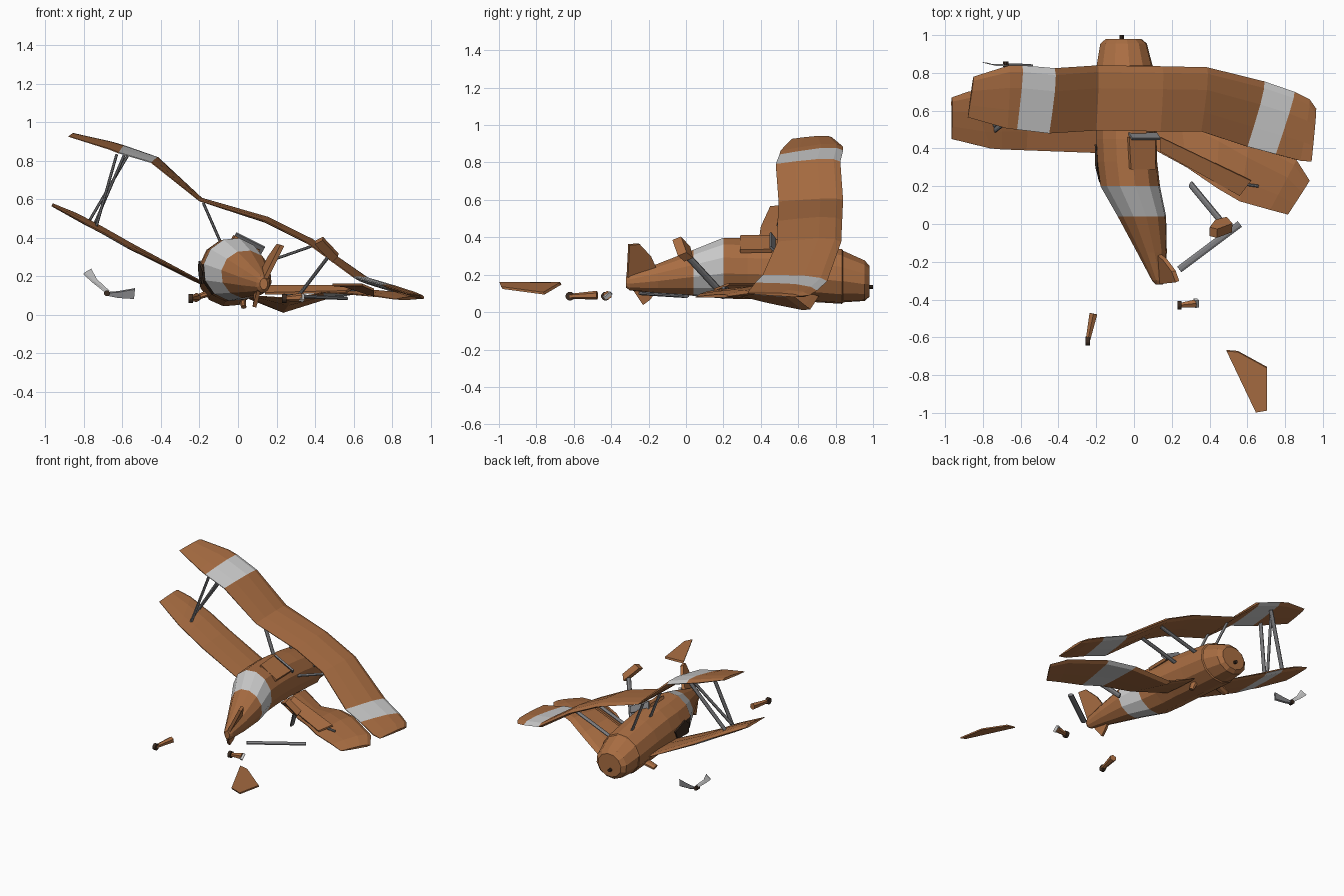
import bpy, bmesh, math
from mathutils import Vector as V


def mat(name, c):
    m = bpy.data.materials.new(name)
    m.diffuse_color = (*c, 1)
    return m


BROWN = mat("brown_paint", (0.40, 0.155, 0.055))
PALE = mat("pale_stripe", (0.55, 0.55, 0.54))
STEEL = mat("strut_grey", (0.22, 0.22, 0.23))
DARK = mat("dark_hole", (0.045, 0.025, 0.015))
MATS = [BROWN, PALE, STEEL, DARK]


def loft(name, rings, pick=lambda i, j: 0):
    """Skin closed rings; pick(section, side) chooses the material."""
    bm = bmesh.new()
    vs = [[bm.verts.new(p) for p in r] for r in rings]
    n = len(rings[0])
    for i in range(len(vs) - 1):
        for j in range(n):
            k = (j + 1) % n
            f = bm.faces.new((vs[i][j], vs[i][k], vs[i + 1][k], vs[i + 1][j]))
            f.material_index = pick(i, j)
    for i, r in ((0, vs[0]), (len(vs) - 2, vs[-1])):
        bm.faces.new(r).material_index = pick(i, 0)
    bmesh.ops.recalc_face_normals(bm, faces=bm.faces)
    me = bpy.data.meshes.new(name)
    bm.to_mesh(me)
    bm.free()
    for m in MATS:
        me.materials.append(m)
    ob = bpy.data.objects.new(name, me)
    bpy.context.collection.objects.link(ob)
    return ob


def wing(name, stations, stripe=-1, thick=0.034, under_only=False):
    """stations: (leading edge, trailing edge) pairs from left to right."""
    rings = []
    for i, (le, te) in enumerate(stations):
        a = V(stations[max(i - 1, 0)][0])
        b = V(stations[min(i + 1, len(stations) - 1)][0])
        le, te = V(le), V(te)
        up = (b - a).cross(le - te).normalized()
        t = thick * (0.5 if i in (0, len(stations) - 1) else 1)
        prof = [(0, 0), (0.1, 0.5), (0.35, 0.65), (0.7, 0.4), (1, 0.08),
                (1, -0.08), (0.6, -0.3), (0.1, -0.35)]
        rings.append([le.lerp(te, s) + up * h * t for s, h in prof])
    return loft(name, rings, lambda i, j: 1 if i == stripe and (j > 4 or not under_only) else 0)


def bar(name, p, q, w=0.017, t=0.008, taper=1.0, m=2, side=(0, 1, 0), n=8):
    """Flattened round bar from p to q."""
    p, q = V(p), V(q)
    d = (q - p).normalized()
    s = V(side)
    s = (s - d * s.dot(d)).normalized()
    u = d.cross(s)
    ring = lambda c, k: [c + (s * w * math.cos(a) + u * t * math.sin(a)) * k
                         for a in [2 * math.pi * (j + .5) / n for j in range(n)]]
    return loft(name, [ring(p, 1), ring(q, taper)], lambda i, j: m)


def plate(name, pts, thick=0.012, m=0):
    pts = [V(p) for p in pts]
    nrm = (pts[1] - pts[0]).cross(pts[2] - pts[0]).normalized() * thick / 2
    return loft(name, [[p - nrm for p in pts], [p + nrm for p in pts]], lambda i, j: m)


# fuselage: y, centre x, centre z, half width, half height
secs = [(0.98, -0.055, 0.165, 0.095, 0.085), (0.955, -0.055, 0.168, 0.125, 0.11),
        (0.84, -0.05, 0.19, 0.15, 0.14), (0.835, -0.048, 0.19, 0.157, 0.148),
        (0.62, -0.045, 0.215, 0.16, 0.16), (0.45, -0.04, 0.23, 0.162, 0.165),
        (0.33, -0.035, 0.232, 0.16, 0.165), (0.20, -0.02, 0.235, 0.16, 0.165),
        (0.04, 0.042, 0.21, 0.13, 0.125), (-0.15, 0.095, 0.18, 0.08, 0.08),
        (-0.30, 0.13, 0.16, 0.035, 0.045), (-0.32, 0.134, 0.16, 0.02, 0.03)]
N, ROLL = 12, math.radians(-25)
body = [[V((cx + rx * math.cos(a), y, cz + rz * math.sin(a)))
         for a in [2 * math.pi * (j + .5) / N + ROLL for j in range(N)]]
        for y, cx, cz, rx, rz in secs]
loft("fuselage", body, lambda i, j: 1 if i == 7 else 3 if i == 6 and j in (6, 7) else 0)
bar("propeller_hub", (-0.065, 0.96, 0.135), (-0.065, 1.0, 0.135), 0.012, 0.012, m=3, side=(1, 0, 0))

# torn skin on the left flank
plate("torn_skin_hole", [(-0.2, 0.30, 0.28), (-0.203, 0.42, 0.24), (-0.195, 0.38, 0.17), (-0.185, 0.24, 0.16),
                         (-0.178, 0.22, 0.22)], 0.01, 3)

# cockpit opening and windshield
plate("cockpit_hatch", [(-0.03, 0.46, 0.404), (0.11, 0.46, 0.328), (0.11, 0.29, 0.325), (-0.02, 0.29, 0.402)], 0.02)
plate("windshield", [(-0.03, 0.48, 0.385), (0.12, 0.48, 0.315), (0.14, 0.45, 0.35), (-0.01, 0.45, 0.425)], 0.012, 2)

# upper wing, bent along its span
wing("upper_wing", [
    ((-0.85, 0.78, 0.935), (-0.88, 0.565, 0.925)),
    ((-0.66, 0.84, 0.885), (-0.67, 0.505, 0.86)),
    ((-0.59, 0.84, 0.865), (-0.62, 0.50, 0.84)),
    ((-0.42, 0.825, 0.805), (-0.45, 0.48, 0.79)),
    ((-0.19, 0.84, 0.60), (-0.20, 0.495, 0.59)),
    ((0.15, 0.835, 0.49), (0.14, 0.49, 0.485)),
    ((0.386, 0.83, 0.375), (0.355, 0.49, 0.375)),
    ((0.69, 0.755, 0.165), (0.60, 0.41, 0.195)),
    ((0.85, 0.70, 0.115), (0.75, 0.37, 0.155)),
    ((0.93, 0.66, 0.09), (0.88, 0.335, 0.11)),
    ((0.97, 0.61, 0.085), (0.94, 0.33, 0.10))][:3] + [
    ((-0.42, 0.825, 0.805), (-0.45, 0.48, 0.79)),
    ((-0.19, 0.84, 0.60), (-0.20, 0.495, 0.59))], 2)
wing("upper_wing_right", [
    ((-0.19, 0.84, 0.60), (-0.20, 0.495, 0.59)),
    ((0.15, 0.835, 0.49), (0.14, 0.49, 0.485)),
    ((0.386, 0.83, 0.375), (0.355, 0.49, 0.375)),
    ((0.69, 0.755, 0.165), (0.60, 0.41, 0.195)),
    ((0.85, 0.70, 0.115), (0.75, 0.37, 0.155)),
    ((0.93, 0.66, 0.09), (0.88, 0.335, 0.11)),
    ((0.965, 0.61, 0.085), (0.94, 0.33, 0.10))], 3)

# lower wings: left lifted, right crumpled and swept back
wing("lower_wing_left", [
    ((-0.965, 0.67, 0.57), (-0.965, 0.45, 0.565)),
    ((-0.88, 0.70, 0.53), (-0.76, 0.40, 0.455)),
    ((-0.72, 0.715, 0.445), (-0.70, 0.395, 0.425)),
    ((-0.57, 0.715, 0.36), (-0.57, 0.39, 0.35)),
    ((-0.17, 0.72, 0.15), (-0.17, 0.375, 0.16))], 2, under_only=True)
wing("lower_wing_right", [
    ((0.06, 0.71, 0.085), (0.06, 0.42, 0.10)),
    ((0.23, 0.665, 0.015), (0.28, 0.30, 0.085)),
    ((0.46, 0.57, 0.09), (0.44, 0.19, 0.115)),
    ((0.62, 0.48, 0.12), (0.56, 0.12, 0.11)),
    ((0.86, 0.34, 0.10), (0.72, 0.075, 0.095)),
    ((0.93, 0.23, 0.085), (0.815, 0.05, 0.08))], 2, under_only=True)
plate("torn_flap", [(0.14, 0.46, 0.15), (0.62, 0.23, 0.15), (0.56, 0.15, 0.12), (0.14, 0.385, 0.11)], 0.012)

# struts
for y in (0.76, 0.56):
    bar("cabane_strut_left", (-0.18, y, 0.58), (-0.07, y - 0.02, 0.33))
    bar("cabane_strut_right", (0.08, y, 0.25), (0.38, y - 0.02, 0.355))
bar("wing_strut_front", (-0.57, 0.76, 0.83), (-0.77, 0.64, 0.49))
bar("wing_strut_rear", (-0.63, 0.58, 0.83), (-0.735, 0.50, 0.46))
bar("wing_strut_cross", (-0.59, 0.74, 0.83), (-0.74, 0.52, 0.48), 0.012)
bar("fallen_strut", (0.24, -0.24, 0.10), (0.56, 0.0, 0.085), 0.02, 0.01)
bar("leaning_strut", (0.49, -0.02, 0.33), (0.30, 0.21, 0.08), 0.02, 0.01)
bar("bent_strut", (0.52, 0.22, 0.13), (0.66, 0.20, 0.13), 0.008, 0.008)
plate("strut_fragment", [(0.40, -0.04, 0.375), (0.44, -0.05, 0.395), (0.52, -0.02, 0.31), (0.49, 0.015, 0.28),
                         (0.43, 0.0, 0.34)], 0.05)

# tail fin, skid and torn stub
plate("tail_fin", [(0.12, -0.15, 0.21), (0.165, -0.19, 0.30), (0.21, -0.25, 0.365), (0.23, -0.305, 0.36),
                   (0.135, -0.315, 0.17)], 0.022)
plate("tail_stub", [(0.11, -0.29, 0.13), (0.085, -0.23, 0.04), (0.09, -0.19, 0.07), (0.09, -0.15, 0.13)], 0.02)

# torn tailplane on the ground
plate("loose_tailplane", [(0.49, -0.67, 0.155), (0.55, -0.675, 0.15), (0.705, -0.76, 0.10), (0.705, -0.985, 0.13),
                          (0.645, -0.995, 0.155)], 0.014)

# loose wheel legs
for w, p, q in (("left", (-0.245, -0.62, 0.085), (-0.215, -0.475, 0.09)),
                ("right", (0.24, -0.43, 0.085), (0.33, -0.42, 0.09))):
    bar("loose_leg_" + w, q, p, 0.024, 0.024, 0.55, 0, (1, 0, 0) if w == "left" else (0, 1, 0), 6)
    bar("loose_wheel_" + w, V(p) - V((0.011, 0, 0)), V(p) + V((0.011, 0, 0)), 0.024, 0.024, m=3, n=12)
plate("leg_bracket", [(0.32, -0.44, 0.08), (0.34, -0.435, 0.07), (0.34, -0.40, 0.10), (0.32, -0.40, 0.105)], 0.02, 1)

# gear stubs under the nose
bar("gear_stub_left", (-0.13, 0.70, 0.12), (-0.23, 0.69, 0.085), 0.04, 0.02, 0.7, 0)
bar("gear_stub_right", (0.02, 0.66, 0.09), (0.03, 0.64, 0.04), 0.035, 0.02, 0.7, 0)

# broken propeller: pale blade leaning up, dark blade flat
hub = (-0.68, 0.845, 0.115)
plate("propeller_blade_up", [hub, (-0.75, 0.845, 0.17), (-0.80, 0.855, 0.215), (-0.765, 0.85, 0.235),
                             (-0.735, 0.84, 0.18), (-0.67, 0.84, 0.12)], 0.012, 1)
plate("propeller_blade_flat", [hub, (-0.62, 0.845, 0.12), (-0.535, 0.84, 0.135), (-0.54, 0.84, 0.085),
                               (-0.62, 0.845, 0.09), (-0.67, 0.845, 0.10)], 0.012, 2)
bar("loose_hub", (-0.68, 0.83, 0.112), (-0.68, 0.86, 0.112), 0.016, 0.016, m=3, side=(1, 0, 0))
